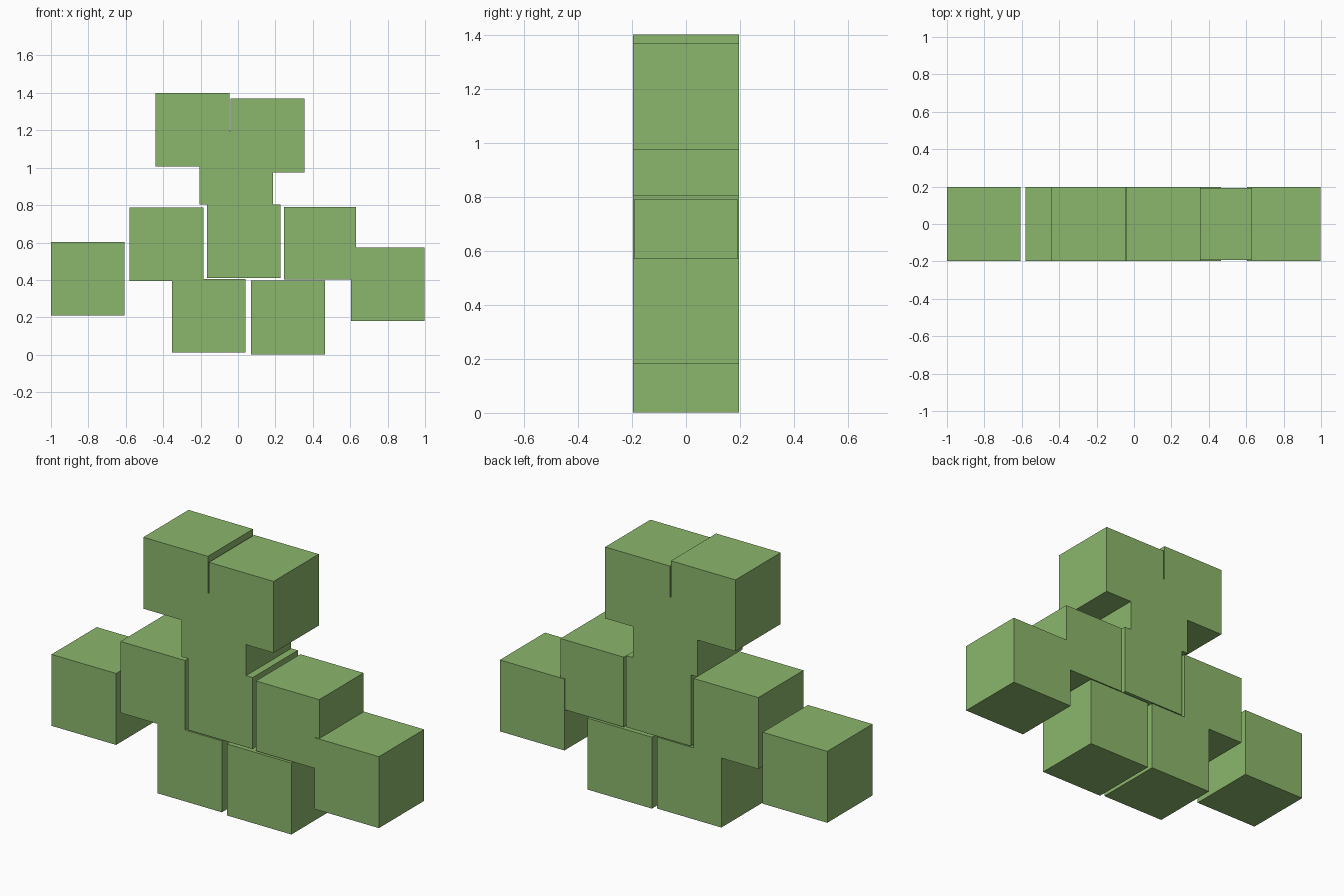
import bpy

if "Cube" in bpy.data.objects:
    bpy.data.objects.remove(bpy.data.objects["Cube"])

green = bpy.data.materials.new("green")
green.diffuse_color = (0.26, 0.47, 0.15, 1)
green.use_nodes = True
green.node_tree.nodes["Principled BSDF"].inputs["Base Color"].default_value = green.diffuse_color


def block(name, x, z, size=0.394):
    """Cube in the y = 0 plane, placed by its centre x and z."""
    bpy.ops.mesh.primitive_cube_add(size=size, location=(x, 0, z))
    ob = bpy.context.object
    ob.name = name
    ob.data.materials.append(green)


# Two side-by-side top blocks
block("top_block_left", -0.243, 1.203)
block("top_block_right", 0.158, 1.172)

# Central column
block("upper_column_block", -0.01, 1.0)
block("lower_column_block", 0.030, 0.607)

# Side blocks, stepping down outwards
block("inner_side_block_left", -0.382, 0.591)
block("inner_side_block_right", 0.438, 0.596, 0.386)
block("outer_side_block_left", -0.803, 0.407)
block("outer_side_block_right", 0.801, 0.377)

# Base blocks
block("base_block_left", -0.157, 0.208)
block("base_block_right", 0.267, 0.199)
